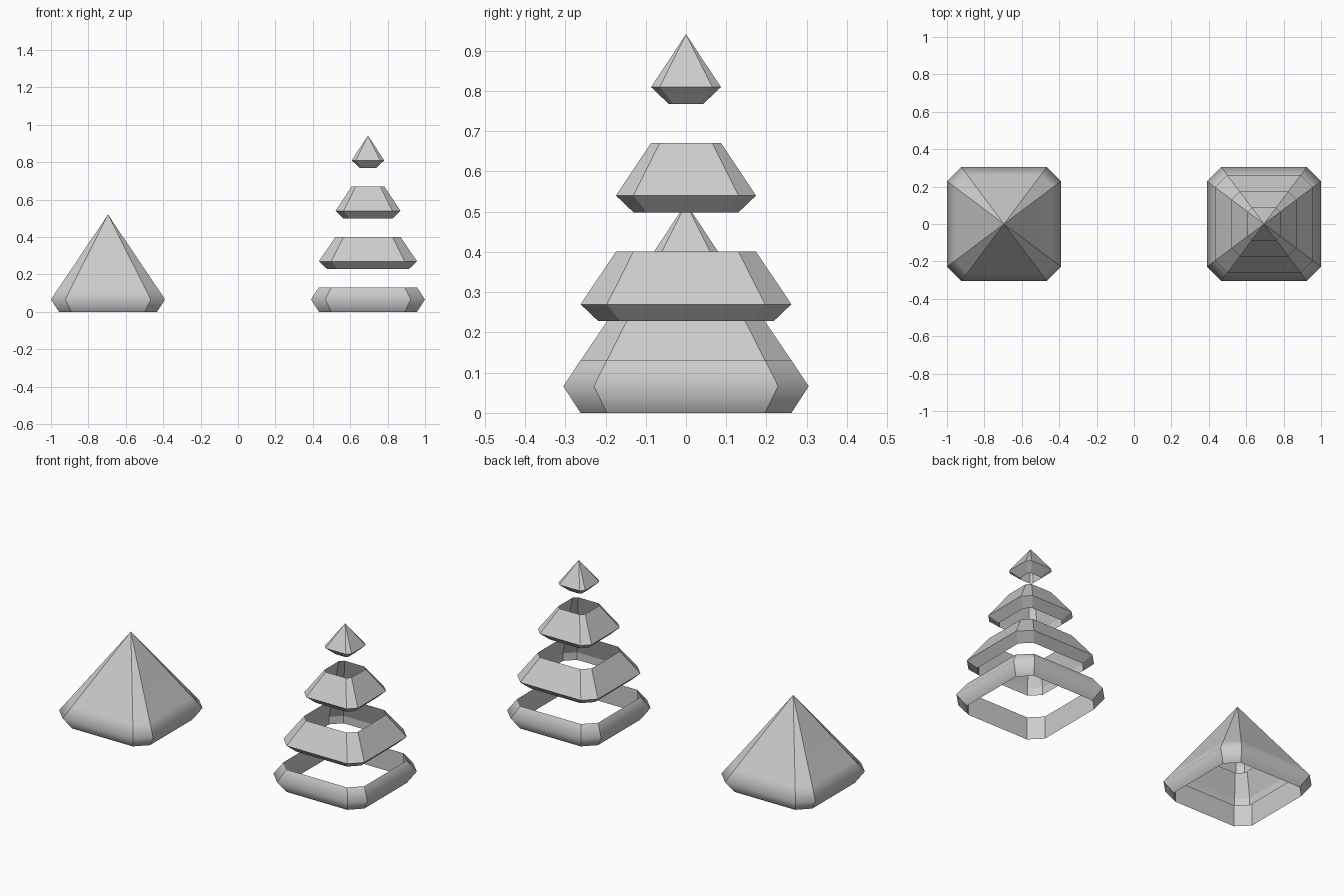
import bpy, bmesh

if "Cube" in bpy.data.objects:
    bpy.data.objects.remove(bpy.data.objects["Cube"])

CORNER = 0.75      # straight part of each side relative to half width
CENTRE = 0.695     # x offset of the two displays
GAP = 0.14         # extra lift per layer in the exploded stack


def octagon(h):
    c = h * CORNER
    return [(h, -c), (h, c), (c, h), (-c, h), (-h, c), (-h, -c), (-c, -h), (c, -h)]


def tier(name, profile, x, z, soft=None):
    """Closed profile of (half width, z) swept round a chamfered square."""
    bm = bmesh.new()
    loops = [[bm.verts.new((px, py, pz)) for px, py in octagon(h)] if h > 0
             else [bm.verts.new((0, 0, pz))] * 8 for h, pz in profile]
    n = len(loops)
    for i in range(n):
        a, b = loops[i], loops[(i + 1) % n]
        for k in range(8):
            j = (k + 1) % 8
            corners = list(dict.fromkeys((a[k], a[j], b[j], b[k])))
            f = bm.faces.new(corners)
            f.smooth = soft is not None
    bmesh.ops.recalc_face_normals(bm, faces=bm.faces)
    # only the soft loop is shaded smoothly
    soft_verts = set(loops[soft]) if soft is not None else set()
    for e in bm.edges:
        e.smooth = e.verts[0] in soft_verts and e.verts[1] in soft_verts
    mesh = bpy.data.meshes.new(name)
    bm.to_mesh(mesh)
    bm.free()
    ob = bpy.data.objects.new(name, mesh)
    ob.location = (x, 0, z)
    bpy.context.collection.objects.link(ob)


def slope_tier(h, top):
    """Sloped tier with a tucked lip that nests in the tier below."""
    lip = h - 0.044
    return [(lip, -0.042), (h, 0), (top, 0.131), (lip, 0.002)]


base = [(0.262, 0), (0.305, 0.066), (0.262, 0.131)]
for label, x, gap in (("stacked", -CENTRE, 0), ("exploded", CENTRE, GAP)):
    # bottom ring, sloped rings and pointed cap
    tier(label + "_base_ring", base, x, 0, soft=1)
    tier(label + "_lower_ring", slope_tier(0.262, 0.174), x, 0.13 + gap)
    tier(label + "_upper_ring", slope_tier(0.174, 0.087), x, 0.26 + 2 * gap)
    tier(label + "_cap", slope_tier(0.087, 0), x, 0.39 + 3 * gap)
